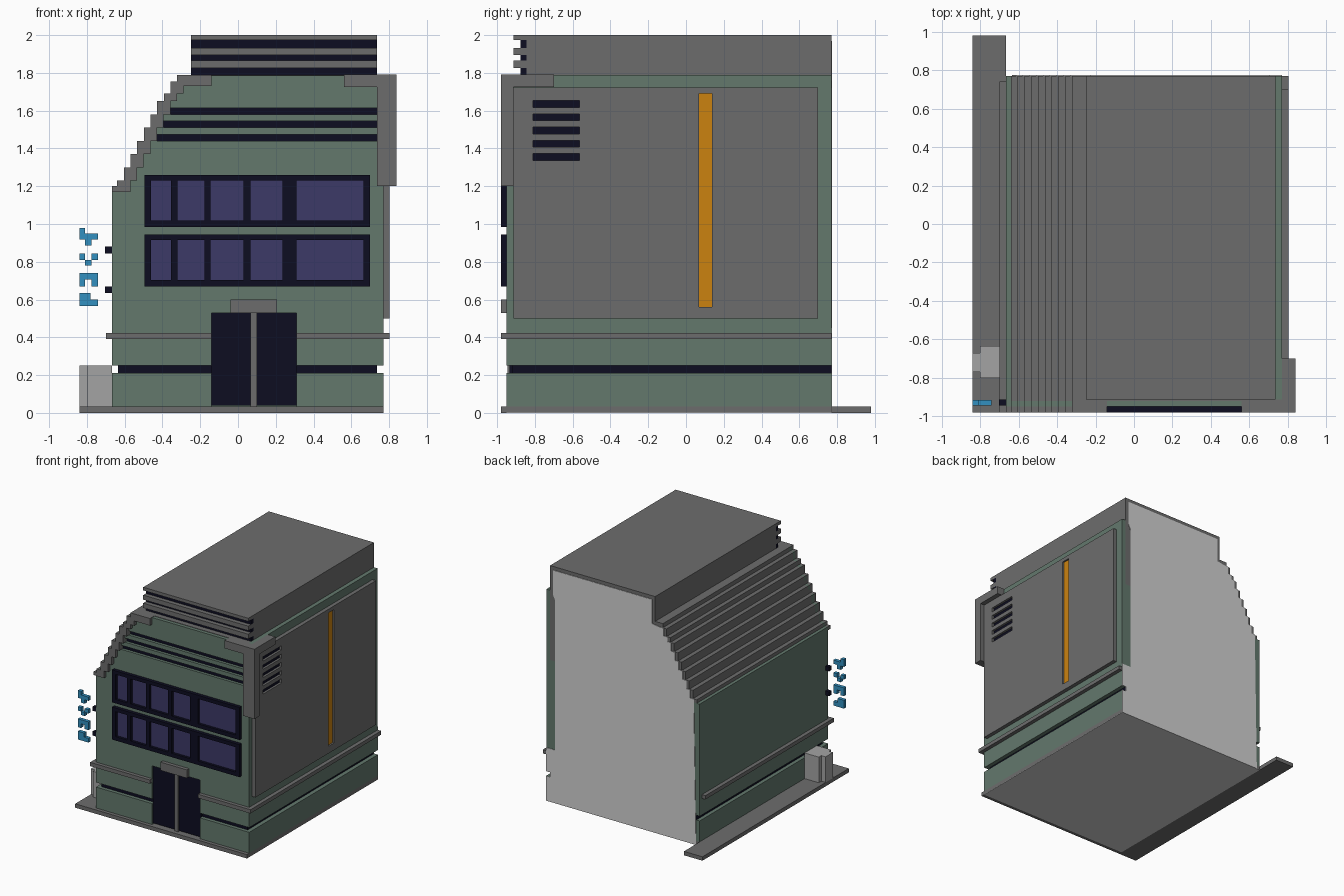
import bpy, bmesh

if "Cube" in bpy.data.objects:
    bpy.data.objects.remove(bpy.data.objects["Cube"], do_unlink=True)


def material(name, rgb):
    m = bpy.data.materials.new(name)
    m.use_nodes = True
    m.diffuse_color = (*rgb, 1)
    m.roughness = 1.0
    m.specular_intensity = 0.0
    bsdf = next(n for n in m.node_tree.nodes if n.type == 'BSDF_PRINCIPLED')
    bsdf.inputs["Base Color"].default_value = (*rgb, 1)
    bsdf.inputs["Roughness"].default_value = 1.0
    return m


GREEN = material("wall green", (0.125, 0.190, 0.152))
GRAY = material("concrete gray", (0.152, 0.152, 0.152))
LIGHT = material("light gray", (0.37, 0.37, 0.37))
WHITE = material("plain white", (0.64, 0.64, 0.64))
DARK = material("near black", (0.004, 0.004, 0.015))
GLASS = material("violet glass", (0.045, 0.041, 0.135))
ORANGE = material("orange", (0.60, 0.225, 0.005))
CYAN = material("sign blue", (0.032, 0.28, 0.53))


def finish(name, bm, mat):
    bmesh.ops.recalc_face_normals(bm, faces=bm.faces)
    me = bpy.data.meshes.new(name)
    bm.to_mesh(me)
    bm.free()
    me.materials.append(mat)
    ob = bpy.data.objects.new(name, me)
    bpy.context.collection.objects.link(ob)
    return ob


def boxes(name, mat, *dims):
    """One object from boxes given as (x0, x1, y0, y1, z0, z1)."""
    bm = bmesh.new()
    for x0, x1, y0, y1, z0, z1 in dims:
        vs = bmesh.ops.create_cube(bm, size=1)["verts"]
        for v in vs:
            v.co.x = x1 if v.co.x > 0 else x0
            v.co.y = y1 if v.co.y > 0 else y0
            v.co.z = z1 if v.co.z > 0 else z0
    return finish(name, bm, mat)


def prism(name, mat, pts, y0, y1):
    """Extrude an x-z outline along y."""
    bm = bmesh.new()
    face = bm.faces.new([bm.verts.new((x, y0, z)) for x, z in pts])
    ext = bmesh.ops.extrude_face_region(bm, geom=[face])["geom"]
    for v in ext:
        if isinstance(v, bmesh.types.BMVert):
            v.co.y = y1
    return finish(name, bm, mat)


# Main extents
L, R, F, B = -0.667, 0.77, -0.95, 0.77
CORE = -0.92            # wall plane behind the front facing
TRIM = -0.98            # front of the trim
step_x = [-0.64 + 0.0353 * i for i in range(10)]
step_z = [1.20, 1.23, 1.30, 1.37, 1.44, 1.51, 1.58, 1.65, 1.69, 1.755, 1.79]


def stairs(dx=0.0, top=2.0, count=10):
    pts = []
    for i in range(count):
        x = step_x[i] + dx
        pts += [(x, min(step_z[i], top)), (x, min(step_z[i + 1], top))]
    return pts


# Ground slab, underside and side pavement
boxes("base_slab", GRAY, (L, R, F, B, 0.004, 0.033),
      (L, R, TRIM, F, 0, 0.033))
boxes("underside", WHITE, (L, R, F, B, 0, 0.004))
boxes("side_pavement", GRAY, (-0.84, L, TRIM, 0.98, 0, 0.033))

# Main body with a dark recessed band
boxes("lower_walls", GREEN, (L, R, CORE, B, 0.033, 0.21))
boxes("recessed_band", DARK, (-0.635, 0.735, CORE, B, 0.21, 0.25))
boxes("main_walls", GREEN, (L, R, CORE, B, 0.25, 1.20))
prism("stepped_roof", GRAY, stairs() + [(0.735, 1.79), (0.735, 1.20)], CORE, B)
boxes("side_wall", GREEN, (0.735, R, CORE, B, 1.20, 1.79))

# Front facing: around the door, then step by step with grooves
DL, DR, DT = -0.14, 0.31, 0.53
facing = [(L, R, F, CORE, DT, 1.20)]
for x0, x1 in ((L, DL), (DR, R)):
    facing += [(x0, x1, F, CORE, 0.033, 0.21), (x0, x1, F, CORE, 0.25, DT)]
grooves = []
for i in range(10):
    z0 = step_z[i]
    if i in (4, 5, 6):
        z0 += 0.035
        grooves.append((step_x[i] + 0.03, 0.735, CORE - 0.006, CORE, step_z[i], z0))
    facing.append((step_x[i], R, F, CORE, z0, min(step_z[i + 1], 1.787)))
boxes("front_facing", GREEN, *facing)
boxes("front_groove_backing", DARK, *grooves)

# Back wall: white panel with green and gray margins left showing
prism("back_panel", WHITE,
      [(-0.635, 0.0), (R, 0.0), (R, 0.21), (0.735, 0.21), (0.735, 0.25),
       (R, 0.25), (R, 0.45), (0.685, 0.45), (0.685, 1.72),
       (0.705, 1.76), (0.705, 1.97), (-0.225, 1.97), (-0.225, 1.765)]
      + stairs(0.025, 1.765)[:-1][::-1], B - 0.003, B + 0.004)

# Roof block with slatted front
boxes("roof_block", GRAY, (-0.25, 0.735, -0.845, B, 1.79, 2.0))
slats = [(1.825, 1.865), (1.895, 1.933), (1.973, 2.0)]
boxes("roof_slats", GRAY, *[(-0.25, 0.735, -0.912, -0.845, *s) for s in slats])
boxes("roof_slat_gaps", DARK, *[(-0.25, 0.735, -0.875, -0.845, *s) for s in
                                ((1.79, 1.825), (1.865, 1.895), (1.933, 1.973))])

# Stepped trim on the left of the front
prism("stepped_trim", GRAY,
      [(L, 1.17), (L, 1.20)] + stairs()
      + [(DL, 1.79), (DL, 1.73)] + stairs(0.07, 1.73, 9)[1:][::-1]
      + [(step_x[0] + 0.07, 1.17)], TRIM, CORE)

# Corner trim on the right of the front
boxes("corner_trim", GRAY,
      (0.56, 0.84, TRIM, -0.912, 1.725, 1.791),
      (0.735, 0.84, TRIM, -0.912, 1.20, 1.725),
      (R, 0.84, -0.912, -0.70, 1.725, 1.791))

# Belt course
boxes("belt", GRAY,
      (-0.70, DL, TRIM, F, 0.39, 0.422),
      (DR, 0.803, TRIM, F, 0.39, 0.422),
      (-0.70, L, F, 0.74, 0.39, 0.422),
      (R, 0.803, F, B, 0.39, 0.422))

# Door
boxes("door", DARK, (DL, DR, -0.935, CORE, 0.04, DT))
boxes("door_post", GRAY, (0.065, 0.10, -0.945, CORE, 0.033, DT))
boxes("door_lintel", GRAY, (-0.04, 0.207, TRIM, F, DT, 0.60))

# Window bands
panes = [(-0.46, -0.355), (-0.32, -0.178), (-0.145, 0.03),
         (0.065, 0.235), (0.31, 0.665)]
edges = [-0.495] + [x for p in panes for x in p] + [0.70]
for name, z0, z1 in (("lower", 0.67, 0.945), ("upper", 0.985, 1.26)):
    bars = [(edges[i], edges[i + 1], TRIM, F, z0 + 0.033, z1 - 0.03)
            for i in range(0, len(edges), 2)]
    bars += [(-0.495, 0.70, TRIM, F, z0, z0 + 0.033),
             (-0.495, 0.70, TRIM, F, z1 - 0.03, z1)]
    boxes(name + "_window_frame", DARK, *bars)
    boxes(name + "_window_glass", GLASS,
          (-0.48, 0.69, F - 0.008, F, z0 + 0.01, z1 - 0.01))

# Side panel, cut for the vent slots and the orange strip
side_panel = boxes("side_panel", GRAY, (R, 0.803, -0.912, 0.70, 0.50, 1.722))
slots = [(-0.81, -0.565, z - 0.018, z + 0.018)
         for z in (1.635, 1.565, 1.495, 1.425, 1.355)]
strip = (0.068, 0.138, 0.56, 1.69)
cutter = boxes("panel_cutter", DARK, *[(0.78, 0.85, *s) for s in slots + [strip]])
mod = side_panel.modifiers.new("cut", 'BOOLEAN')
mod.operation = 'DIFFERENCE'
mod.solver = 'EXACT'
mod.object = cutter
bpy.context.view_layer.objects.active = side_panel
bpy.ops.object.modifier_apply(modifier=mod.name)
bpy.data.objects.remove(cutter, do_unlink=True)
boxes("vent_slots", DARK, *[(0.78, 0.784, *s) for s in slots])
boxes("orange_strip", ORANGE, (0.78, 0.789, *strip))

# Utility box on the pavement
boxes("utility_box", LIGHT, (-0.80, L, -0.80, -0.635, 0.033, 0.25),
      (-0.84, -0.80, -0.77, -0.67, 0.02, 0.25))

# Hanging sign made of plain blocks, and its brackets
sign = [(-0.84, -0.81, 0.95, 0.98), (-0.84, -0.74, 0.918, 0.95),
        (-0.81, -0.775, 0.885, 0.918),
        (-0.84, -0.81, 0.81, 0.843), (-0.775, -0.74, 0.81, 0.843),
        (-0.81, -0.775, 0.78, 0.81),
        (-0.84, -0.74, 0.705, 0.74), (-0.84, -0.81, 0.67, 0.705),
        (-0.775, -0.74, 0.67, 0.705),
        (-0.84, -0.78, 0.60, 0.635), (-0.84, -0.74, 0.565, 0.60)]
boxes("sign_blocks", CYAN,
      *[(x0, x1, -0.945, -0.915, z0, z1) for x0, x1, z0, z1 in sign])
boxes("sign_brackets", DARK,
      *[(-0.703, L, -0.945, -0.912, z, z + 0.035) for z in (0.635, 0.845)])
